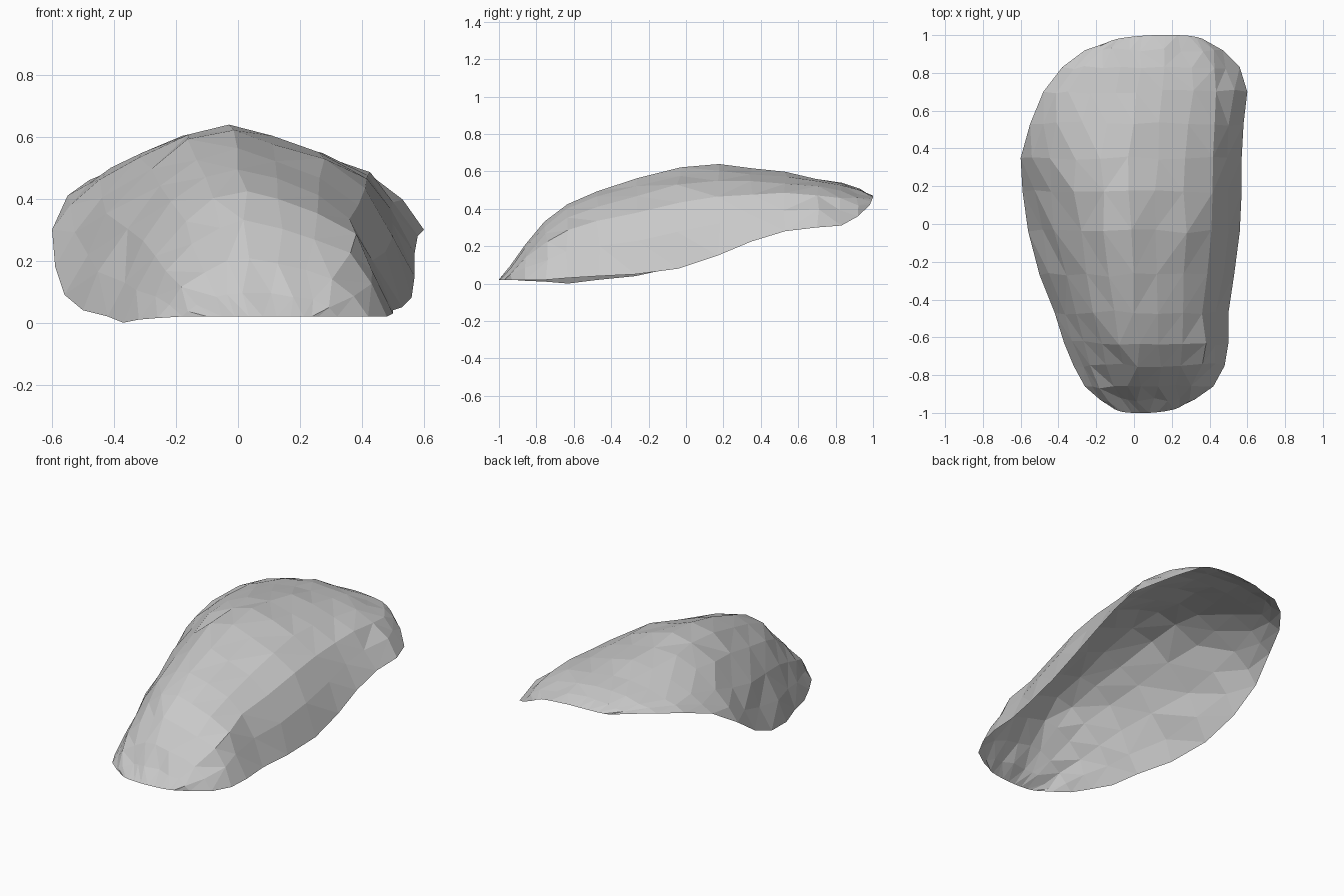
import bpy
import bmesh
import random
from mathutils import Vector

random.seed(4)

default_cube = bpy.data.objects.get("Cube")
if default_cube:
    bpy.data.objects.remove(default_cube, do_unlink=True)

# Sections from front to back:
# y, right rim x, right rim z, left rim x, left rim z, ridge z
SECTIONS = [
    (-.97, -.10, .02, .26, .02, .02),
    (-.93, -.18, .02, .32, .02, .1),
    (-.86, -.26, .015, .42, .02, .21),
    (-.75, -.32, .01, .48, .02, .33),
    (-.63, -.37, 0, .5, .03, .43),
    (-.47, -.42, .02, .5, .04, .5),
    (-.27, -.5, .04, .53, .05, .56),
    (-.04, -.56, .09, .56, .08, .625),
    (.17, -.59, .18, .57, .15, .64),
    (.35, -.6, .3, .57, .225, .62),
    (.53, -.55, .41, .58, .28, .595),
    (.7, -.48, .46, .6, .3, .565),
    (.83, -.38, .48, .56, .31, .54),
    (.92, -.26, .48, .47, .36, .51),
    (.97, -.15, .46, .36, .42, .47),
]

# Arches from rim to ridge: share of the span, share of the rise.
# The right flank slopes gently; the left one is a steep wall.
RIGHT_ARCH = [(0, 0), (.12, .24), (.27, .5), (.5, .77), (.75, .94)]
LEFT_ARCH = [(0, 0), (.12, .36), (.27, .65), (.5, .82), (.75, .92)]


def make_material(name, colour):
    material = bpy.data.materials.new(name)
    material.use_nodes = True
    material.diffuse_color = colour
    shader = material.node_tree.nodes["Principled BSDF"]
    shader.inputs["Base Color"].default_value = colour
    return material


def half_arch(rim, ridge, arch):
    """Points climbing from a rim point toward the ridge."""
    points = []
    for span, rise in arch:
        point = rim.lerp(ridge, span)
        point.z = rim.z + (ridge.z - rim.z) * rise
        points.append(point)
    return points


def cross_section(index):
    y, right_x, right_z, left_x, left_z, ridge_z = SECTIONS[index]
    right_rim = Vector((right_x, y, right_z))
    left_rim = Vector((left_x, y, left_z))
    middle = (right_x + left_x) / 2
    is_end = index in (0, len(SECTIONS) - 1)
    ridge_x = middle if is_end else middle * .6 - .02
    ridge = Vector((ridge_x, y, ridge_z))
    points = half_arch(right_rim, ridge, RIGHT_ARCH) + [ridge]
    points += reversed(half_arch(left_rim, ridge, LEFT_ARCH))
    last = len(points) - 1
    for column, point in enumerate(points):
        if is_end:
            # Round the two end edges outward, slightly askew
            across = 2 * column / last - 1
            bow = .03 * (1 - across ** 2)
            point.y += (bow if y > 0 else -bow) + .012 * across
        elif 0 < column < last:
            # Uneven chipped surface
            point.x += random.uniform(-.012, .012)
            point.y += random.uniform(-.012, .012)
            point.z += random.uniform(-.006, .004)
    return points


# Open rock shell, lofted through the sections
bm = bmesh.new()
rows = [[bm.verts.new(p) for p in cross_section(i)] for i in range(len(SECTIONS))]
for front, back in zip(rows, rows[1:]):
    for i in range(len(front) - 1):
        bm.faces.new((front[i], front[i + 1], back[i + 1], back[i]))
bmesh.ops.triangulate(bm, faces=bm.faces[:], quad_method="SHORT_EDGE")

mesh = bpy.data.meshes.new("rock_shell")
bm.to_mesh(mesh)
bm.free()
mesh.materials.append(make_material("stone grey", (.58, .58, .58, 1)))
rock = bpy.data.objects.new("rock_shell", mesh)
bpy.context.collection.objects.link(rock)
